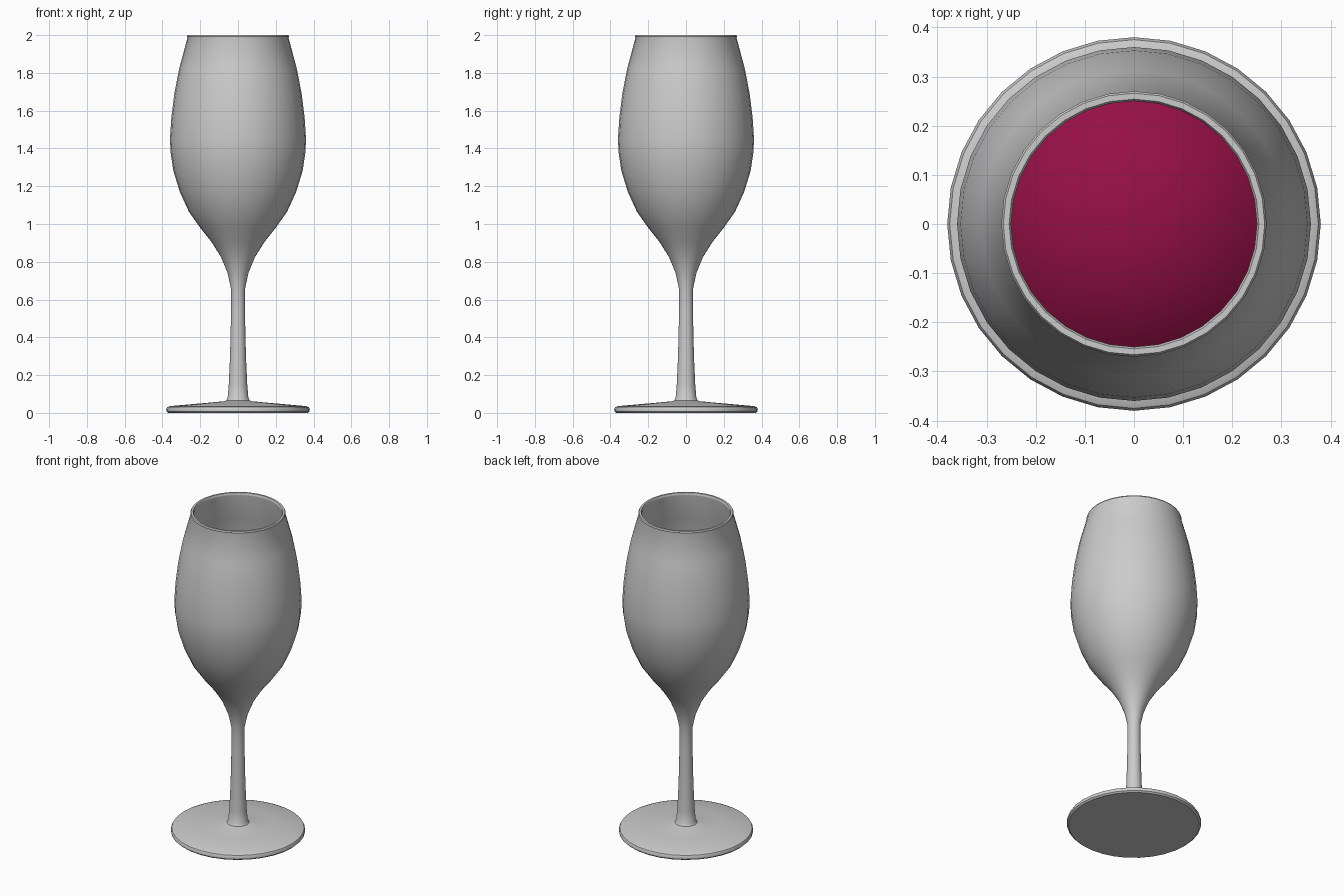
import bpy, bmesh, math

if "Cube" in bpy.data.objects:
    bpy.data.objects.remove(bpy.data.objects["Cube"])

SEGMENTS = 32


def lathe(name, profile, sharp_angle=None):
    """Spin a closed (radius, z) profile, running axis to axis, round z."""
    bm = bmesh.new()
    rings = []
    for r, z in profile:
        if r == 0:
            rings.append([bm.verts.new((0, 0, z))])
        else:
            rings.append([bm.verts.new((r * math.cos(2 * math.pi * i / SEGMENTS),
                                        r * math.sin(2 * math.pi * i / SEGMENTS), z))
                          for i in range(SEGMENTS)])
    for a, b in zip(rings, rings[1:]):
        for i in range(SEGMENTS):
            j = (i + 1) % SEGMENTS
            if len(a) == 1:
                bm.faces.new((a[0], b[j], b[i]))
            elif len(b) == 1:
                bm.faces.new((a[i], a[j], b[0]))
            else:
                bm.faces.new((a[i], a[j], b[j], b[i]))
    bmesh.ops.recalc_face_normals(bm, faces=bm.faces)
    mesh = bpy.data.meshes.new(name)
    bm.to_mesh(mesh)
    bm.free()
    obj = bpy.data.objects.new(name, mesh)
    bpy.context.collection.objects.link(obj)
    bpy.ops.object.select_all(action='DESELECT')
    obj.select_set(True)
    bpy.context.view_layer.objects.active = obj
    if sharp_angle:
        bpy.ops.object.shade_smooth_by_angle(angle=math.radians(sharp_angle))
    else:
        bpy.ops.object.shade_smooth()
    return obj


# Foot and stem
foot_stem = [(0, 0), (0.37, 0), (0.379, 0.008), (0.38, 0.02), (0.375, 0.03),
             (0.36, 0.036), (0.2, 0.05), (0.08, 0.061), (0.063, 0.065),
             (0.055, 0.078), (0.049, 0.15), (0.043, 0.28), (0.039, 0.42),
             (0.037, 0.55), (0.038, 0.66)]

# Outside of the bowl
bowl_outer = [(0.055, 0.74), (0.09, 0.825), (0.14, 0.905), (0.2, 0.98),
              (0.26, 1.065), (0.308, 1.17), (0.342, 1.28), (0.357, 1.38),
              (0.36, 1.45), (0.353, 1.56), (0.337, 1.69), (0.312, 1.82),
              (0.268, 1.985)]

# Rounded rim and inside of the bowl
rim = [(0.27, 1.993), (0.266, 2.0), (0.254, 2.0), (0.25, 1.993)]
bowl_inner = [(0.25, 1.985), (0.294, 1.82), (0.319, 1.69), (0.335, 1.56),
              (0.342, 1.45), (0.339, 1.38), (0.324, 1.285), (0.291, 1.18),
              (0.245, 1.08), (0.187, 0.998), (0.126, 0.922), (0.07, 0.85), (0, 0.82)]
lathe("glass", foot_stem + bowl_outer + rim + bowl_inner, 40)

# Wine, filling the lower bowl just inside the glass
wine_side = [(max(r - 0.003, 0), z + 0.002) for r, z in bowl_inner if z < 1.4]
wine = lathe("wine", [(0, 1.382)] + wine_side)
mat = bpy.data.materials.new("red_wine")
mat.diffuse_color = (0.3, 0.005, 0.06, 1)
mat.use_nodes = True
mat.node_tree.nodes["Principled BSDF"].inputs["Base Color"].default_value = mat.diffuse_color
wine.data.materials.append(mat)
